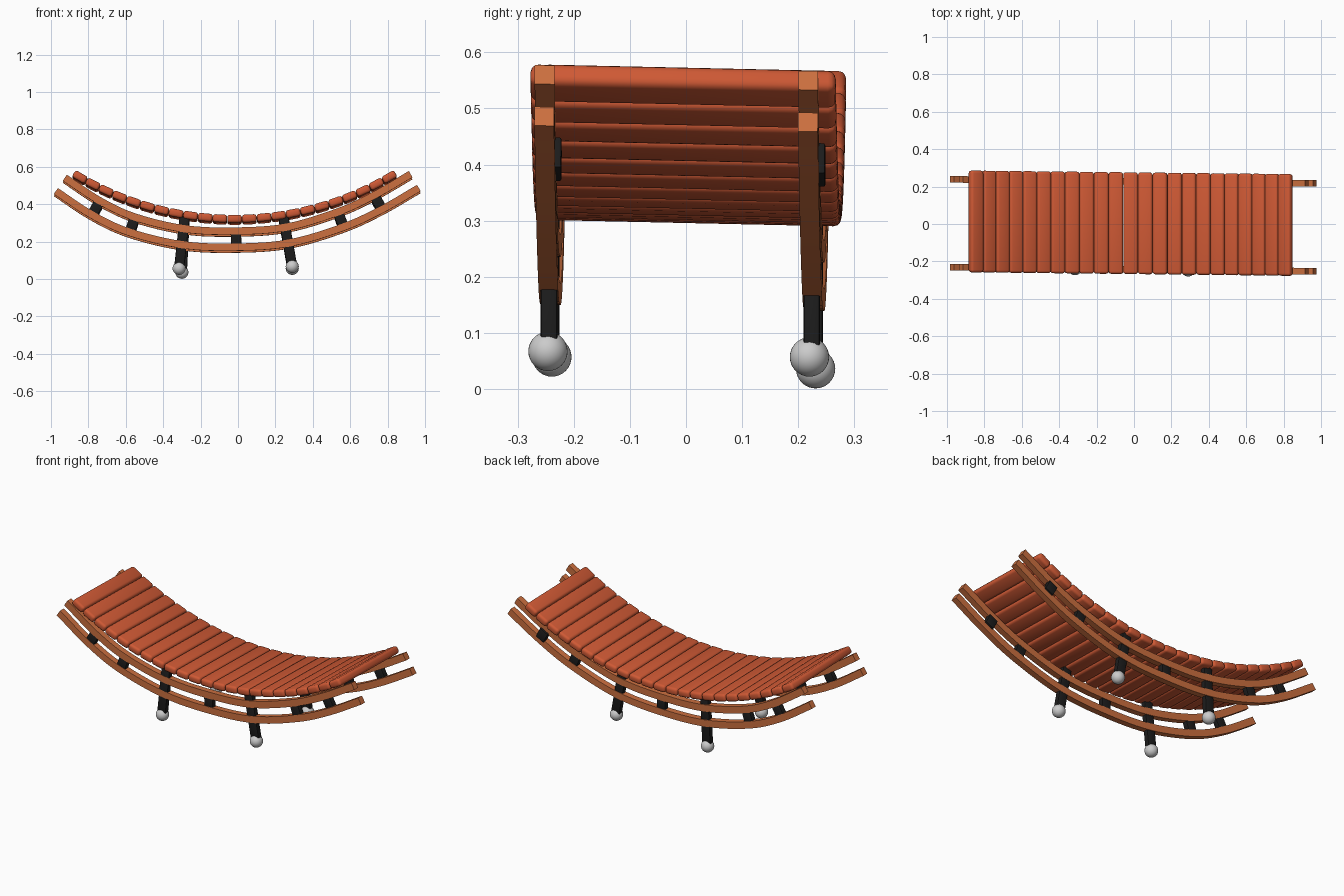
import bpy, bmesh, math
from mathutils import Vector, Matrix

if "Cube" in bpy.data.objects:
    bpy.data.objects.remove(bpy.data.objects["Cube"])

def mat(name, col):
    m = bpy.data.materials.new(name)
    m.diffuse_color = (*col, 1)
    m.use_nodes = True
    m.node_tree.nodes["Principled BSDF"].inputs["Base Color"].default_value = m.diffuse_color
    return m

RED = mat("red_slat", (0.62, 0.10, 0.035))
WOOD = mat("orange_wood", (0.60, 0.16, 0.05))
BLACK = mat("black_rubber", (0.012, 0.012, 0.012))

def lean(v):
    # the whole bench is turned and tilted slightly
    return Vector((v.x, v.y - 0.011 * v.x, v.z - 0.022 * (v.y + 0.24)))

def finish(bm, name, material=None, leaning=True):
    if leaning:
        for v in bm.verts:
            v.co = lean(v.co)
    bmesh.ops.recalc_face_normals(bm, faces=bm.faces)
    me = bpy.data.meshes.new(name)
    bm.to_mesh(me)
    bm.free()
    ob = bpy.data.objects.new(name, me)
    bpy.context.collection.objects.link(ob)
    if material:
        me.materials.append(material)
    me.shade_smooth()
    me.set_sharp_from_angle(angle=math.radians(35))
    return ob

def block(name, loc, size, angle, bevel, material, seg=2, leaning=True):
    # bevelled box, turned by angle in the xz plane
    bm = bmesh.new()
    bmesh.ops.create_cube(bm, size=1)
    bmesh.ops.scale(bm, vec=size, verts=bm.verts)
    bmesh.ops.bevel(bm, geom=bm.edges[:], offset=bevel, segments=seg,
                    profile=0.5, affect='EDGES')
    bm.transform(Matrix.Translation(loc) @ Matrix.Rotation(-angle, 4, 'Y'))
    return finish(bm, name, material, leaning)

# midline between the two rails of each side (x, z)
MID = [Vector(p) for p in ((-.95, .505), (-.76, .38), (-.565, .29), (-.29, .225),
       (-.01, .213), (.27, .235), (.55, .318), (.75, .41), (.945, .523))]

def smooth_path(pts, n=6):
    p = [2 * pts[0] - pts[1]] + pts + [2 * pts[-1] - pts[-2]]
    out = []
    for i in range(1, len(p) - 2):
        a, b, c, d = p[i - 1:i + 3]
        for k in range(n):
            t = k / n
            out.append(0.5 * (2 * b + (c - a) * t + (2 * a - 5 * b + 4 * c - d) * t * t
                              + (3 * b - a - 3 * c + d) * t ** 3))
    return out + [pts[-1]]

def tangent(path, i):
    return (path[min(i + 1, len(path) - 1)] - path[max(i - 1, 0)]).normalized()

PATH = smooth_path(MID)

def rail(name, y, offset, w=0.035, h=0.039):
    bm = bmesh.new()
    rings = []
    for i, p in enumerate(PATH):
        t = tangent(PATH, i)
        n = Vector((-t.y, t.x))
        ring = []
        for dy, dn in ((-1, -1), (1, -1), (1, 1), (-1, 1)):
            q = p + n * (offset + dn * h / 2)
            ring.append(bm.verts.new((q.x, y + dy * w / 2, q.y)))
        rings.append(ring)
    for a, b in zip(rings, rings[1:]):
        for k in range(4):
            bm.faces.new((a[k], a[(k + 1) % 4], b[(k + 1) % 4], b[k]))
    bm.faces.new(rings[0])
    bm.faces.new(rings[-1])
    finish(bm, name, WOOD)

# curved seat slats
N, R, HALF = 23, 1.644, 0.551
step = 2 * HALF / N
for i in range(N):
    a = -HALF + (i + 0.5) * step
    loc = Vector((-0.018 + R * math.sin(a), 0.004, 0.322 + R * (1 - math.cos(a))))
    block(f"seat_slat_{i + 1}", loc, (R * step * 0.985, 0.544, 0.042), a, 0.014, RED, 3)

# rails and spacers on both sides
for side, y in (("front", -0.242), ("back", 0.228)):
    rail(f"{side}_upper_rail", y, 0.043)
    rail(f"{side}_lower_rail", y, -0.043)
    for k in (1, 2, 4, 6, 7):
        t = tangent(PATH, k * 6)
        p = MID[k]
        shift = 0.013 if k == 7 else 0
        block(f"{side}_spacer_{k}", Vector((p.x, y + shift, p.y)),
              (0.055, 0.031, 0.062), math.atan2(t.y, t.x), 0.004, BLACK)

# legs with ball feet
FEET = {"front_left": (-.315, -.239, .057), "back_left": (-.30, .231, .036),
        "front_right": (.29, -.246, .067), "back_right": (.29, .22, .057)}
for name, foot in FEET.items():
    foot = Vector(foot)
    back = foot.y > 0
    top = Vector((-.285 if foot.x < 0 else .243, .228 if back else -.242,
                  .322 if back else .332))
    d = top - foot
    angle = -math.atan2(d.x, d.z)
    mid = (top + foot) / 2
    block(f"{name}_leg", mid, (0.054, 0.030, d.length), angle, 0.006, BLACK, 2, False)
    bm = bmesh.new()
    bmesh.ops.create_uvsphere(bm, u_segments=32, v_segments=16, radius=0.035)
    bm.transform(Matrix.Translation(foot))
    finish(bm, f"{name}_ball_foot", None, False)
